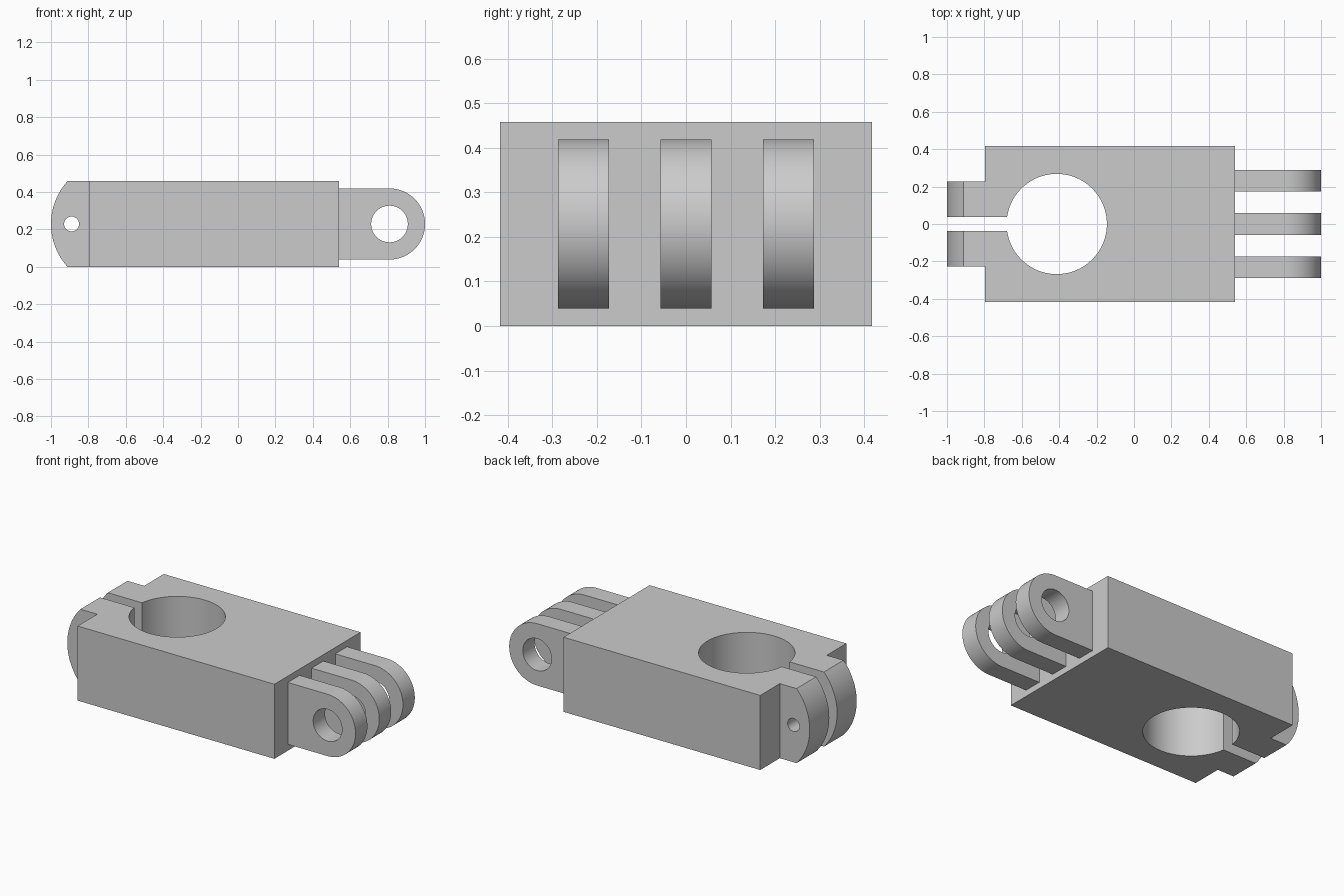
import bpy, bmesh
from math import cos, sin, pi, asin, sqrt
from mathutils import Matrix

HEIGHT = 0.458
MID = HEIGHT / 2

if "Cube" in bpy.data.objects:
    bpy.data.objects.remove(bpy.data.objects["Cube"], do_unlink=True)

grey = bpy.data.materials.new("plain grey")
grey.use_nodes = True
colour = (0.6, 0.6, 0.6, 1)
grey.diffuse_color = colour
grey.node_tree.nodes["Principled BSDF"].inputs["Base Color"].default_value = colour


def arc(cx, cy, r, start, end, steps):
    angles = [start + (end - start) * i / steps for i in range(steps + 1)]
    return [(cx + r * cos(a), cy + r * sin(a)) for a in angles]


def circle(cx, cy, r, steps=64):
    return arc(cx, cy, r, 0, 2 * pi, steps)[:-1]


def plate(name, loops, thickness, matrix):
    """Extrude a closed outline (further loops are holes) into a solid."""
    curve = bpy.data.curves.new(name + "_outline", 'CURVE')
    curve.dimensions = '2D'
    curve.fill_mode = 'BOTH'
    curve.extrude = thickness / 2
    for loop in loops:
        spline = curve.splines.new('POLY')
        spline.points.add(len(loop) - 1)
        for point, (x, y) in zip(spline.points, loop):
            point.co = (x, y, 0, 1)
        spline.use_cyclic_u = True
    helper = bpy.data.objects.new(name + "_helper", curve)
    bpy.context.collection.objects.link(helper)
    graph = bpy.context.evaluated_depsgraph_get()
    mesh = bpy.data.meshes.new_from_object(helper.evaluated_get(graph))
    bpy.data.objects.remove(helper, do_unlink=True)
    bpy.data.curves.remove(curve)

    # Weld caps to walls and apply the placement
    bm = bmesh.new()
    bm.from_mesh(mesh)
    bmesh.ops.remove_doubles(bm, verts=bm.verts, dist=0.0001)
    bmesh.ops.transform(bm, matrix=matrix, verts=bm.verts)
    bmesh.ops.recalc_face_normals(bm, faces=bm.faces)
    bm.to_mesh(mesh)
    bm.free()
    mesh.name = name
    mesh.materials.clear()
    mesh.materials.append(grey)
    obj = bpy.data.objects.new(name, mesh)
    bpy.context.collection.objects.link(obj)
    bpy.ops.object.select_all(action='DESELECT')
    obj.select_set(True)
    bpy.context.view_layer.objects.active = obj
    bpy.ops.object.shade_smooth_by_angle(angle=pi / 6)
    return obj


def upright(y):
    return Matrix.Translation((0, y, 0)) @ Matrix.Rotation(pi / 2, 4, 'X')


# Clamp body: block with a round bore opened by a slot
LEFT, RIGHT, SIDE, SLOT = -0.797, 0.54, 0.418, 0.038
BORE_X, BORE_R = -0.413, 0.268
gap = asin(SLOT / BORE_R)
body = [(LEFT, -SLOT), (LEFT, -SIDE), (RIGHT, -SIDE), (RIGHT, SIDE), (LEFT, SIDE), (LEFT, SLOT)]
body += arc(BORE_X, 0, BORE_R, pi - gap, -pi + gap, 96)
plate("clamp_body", [body], HEIGHT, Matrix.Translation((0, 0, MID)))

# Clamp ears: curved outer end with a bolt hole
EAR_R = 0.339
half = asin(MID / EAR_R)
ear = [(LEFT, 0), (LEFT, HEIGHT)] + arc(EAR_R - 1, MID, EAR_R, pi - half, pi + half, 32)
for name, side in (("left_side_ear", 1), ("right_side_ear", -1)):
    plate(name, [ear, circle(-0.89, MID, 0.04, 40)], 0.19, upright(side * (SLOT + 0.095)))

# Hinge lugs: three rounded fingers with a pin hole
LUG_R = 0.19
lug_x = 1 - LUG_R
lug = [(RIGHT, MID + LUG_R), (RIGHT, MID - LUG_R)] + arc(lug_x, MID, LUG_R, -pi / 2, pi / 2, 48)
for name, y in (("front_lug", -0.23), ("middle_lug", 0), ("back_lug", 0.23)):
    plate(name, [lug, circle(lug_x, MID, 0.098)], 0.115, upright(y))
